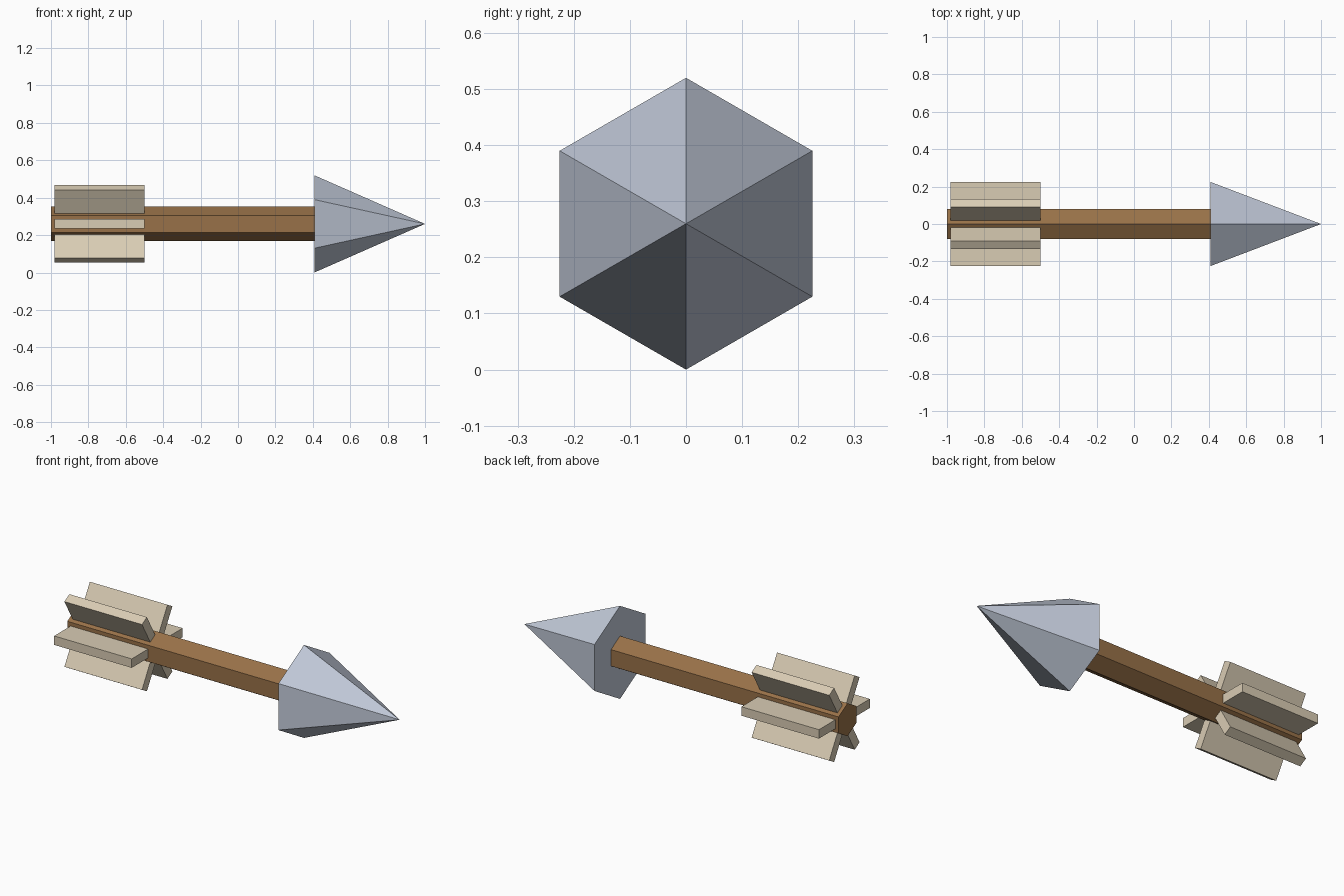
import bpy, math
from mathutils import Matrix

if "Cube" in bpy.data.objects:
    bpy.data.objects.remove(bpy.data.objects["Cube"])

AXIS_Z = 0.26  # height of the arrow's centre line


def material(name, rgb):
    """Flat material from 0-255 sRGB values."""
    mat = bpy.data.materials.new(name)
    lin = [((c / 255 + 0.055) / 1.055) ** 2.4 for c in rgb]
    mat.diffuse_color = (*lin, 1)
    mat.use_nodes = True
    mat.node_tree.nodes["Principled BSDF"].inputs["Base Color"].default_value = mat.diffuse_color
    return mat


wood = material("brown wood", (152, 113, 72))
steel = material("pale steel", (193, 201, 216))
feather = material("cream feather", (217, 204, 180))


def hex_part(name, x0, x1, r0, r1, mat):
    """Six-sided cone or prism lying along x, corners at top and bottom."""
    bpy.ops.mesh.primitive_cone_add(vertices=6, radius1=r0, radius2=r1, depth=x1 - x0)
    ob = bpy.context.object
    ob.name = name
    # the local x axis turns to point down, the local z axis to +x
    ob.data.transform(Matrix.Rotation(math.pi / 2, 4, 'Y'))
    # make sure a corner points straight up
    if max(v.co.z for v in ob.data.vertices) < r0 - 0.001:
        ob.data.transform(Matrix.Rotation(math.pi / 6, 4, 'X'))
    ob.location = ((x0 + x1) / 2, 0, AXIS_Z)
    ob.data.materials.append(mat)
    return ob


# Shaft and pointed head
hex_part("shaft", -1.0, 0.41, 0.092, 0.092, wood)
hex_part("arrow_head", 0.408, 1.0, 0.26, 0.0, steel)

# Six fins, one standing on each flat of the shaft
INNER, OUTER, THICK = 0.07, 0.225, 0.05
for i in range(6):
    bpy.ops.mesh.primitive_cube_add(size=1)
    fin = bpy.context.object
    fin.name = f"fin_{i + 1}"
    fin.data.transform(
        Matrix.Rotation(i * math.pi / 3, 4, 'X')
        @ Matrix.Translation((0, (INNER + OUTER) / 2, 0))
        @ Matrix.Diagonal((0.48, OUTER - INNER, THICK, 1)))
    fin.location = (-0.74, 0, AXIS_Z)
    fin.data.materials.append(feather)
